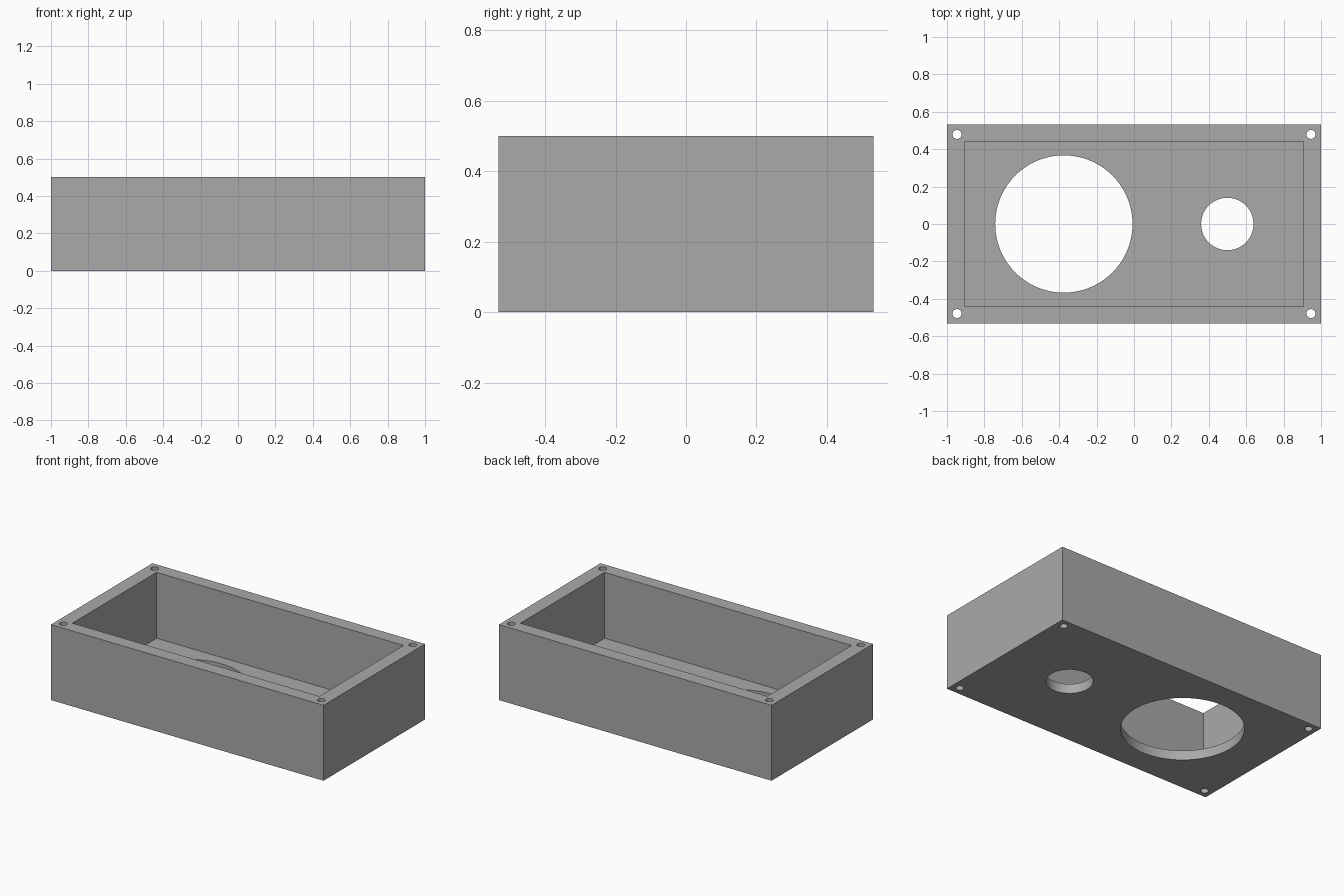
import bpy

if "Cube" in bpy.data.objects:
    bpy.data.objects.remove(bpy.data.objects["Cube"], do_unlink=True)

LENGTH, WIDTH, HEIGHT = 2.0, 1.064, 0.5
INNER_LENGTH, INNER_WIDTH, FLOOR = 1.812, 0.882, 0.063
SCREW_X, SCREW_Y, SCREW_R = 0.946, 0.479, 0.024

grey = bpy.data.materials.new("plain grey")
grey.use_nodes = True
colour = (0.4, 0.4, 0.4, 1)
grey.diffuse_color = colour
grey.node_tree.nodes["Principled BSDF"].inputs["Base Color"].default_value = colour


def block(name, size, bottom):
    """Box centred in plan, standing on the given height."""
    bpy.ops.mesh.primitive_cube_add(size=1, location=(0, 0, bottom + size[2] / 2))
    obj = bpy.context.object
    obj.name = name
    obj.scale = size
    bpy.ops.object.transform_apply(location=True, rotation=False, scale=True)
    obj.data.materials.append(grey)
    return obj


def drill(name, x, y, radius, sides):
    """Upright cylinder passing through the whole height."""
    bpy.ops.mesh.primitive_cylinder_add(vertices=sides, radius=radius,
                                        depth=HEIGHT * 2, location=(x, y, HEIGHT / 2))
    obj = bpy.context.object
    obj.name = name
    obj.data.materials.append(grey)
    return obj


# Open-topped box and its cutters
box = block("enclosure_box", (LENGTH, WIDTH, HEIGHT), 0)
cutters = [
    block("cavity_cutter", (INNER_LENGTH, INNER_WIDTH, HEIGHT), FLOOR),
    drill("large_hole_cutter", -0.375, 0, 0.367, 96),
    drill("small_hole_cutter", 0.499, 0, 0.14, 64),
]
# Screw holes in the four corners
for sx in (-1, 1):
    for sy in (-1, 1):
        cutters.append(drill("screw_hole_cutter", sx * SCREW_X, sy * SCREW_Y, SCREW_R, 32))

# Cut the cavity and holes
bpy.ops.object.select_all(action="DESELECT")
box.select_set(True)
bpy.context.view_layer.objects.active = box
for cutter in cutters:
    cut = box.modifiers.new(cutter.name, "BOOLEAN")
    cut.operation = "DIFFERENCE"
    cut.solver = "EXACT"
    cut.object = cutter
    bpy.ops.object.modifier_apply(modifier=cut.name)
for cutter in cutters:
    bpy.data.objects.remove(cutter, do_unlink=True)

bpy.ops.object.shade_smooth_by_angle()
